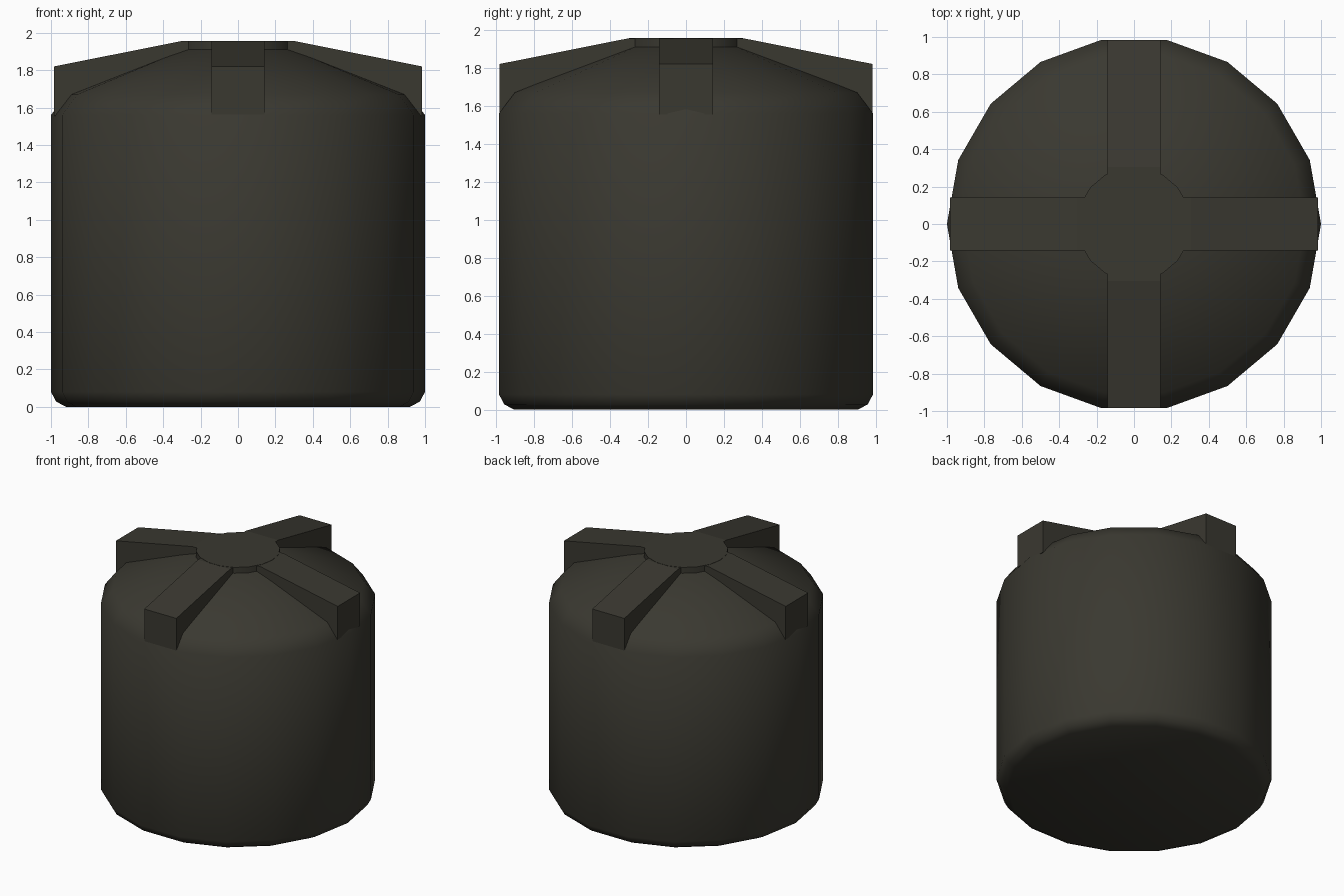
import bpy, bmesh, math

if "Cube" in bpy.data.objects:
    bpy.data.objects.remove(bpy.data.objects["Cube"])

mat = bpy.data.materials.new("dark olive plastic")
mat.diffuse_color = (0.042, 0.040, 0.030, 1)
mat.use_nodes = True
mat.node_tree.nodes["Principled BSDF"].inputs["Base Color"].default_value = mat.diffuse_color
SIDES = 18


def finish(name, bm, smooth=None):
    bmesh.ops.recalc_face_normals(bm, faces=bm.faces)
    mesh = bpy.data.meshes.new(name)
    bm.to_mesh(mesh)
    bm.free()
    mesh.materials.append(mat)
    obj = bpy.data.objects.new(name, mesh)
    bpy.context.collection.objects.link(obj)
    if smooth:
        bpy.ops.object.select_all(action='DESELECT')
        obj.select_set(True)
        bpy.context.view_layer.objects.active = obj
        bpy.ops.object.shade_smooth_by_angle(angle=math.radians(smooth))
    return obj


def lathe(name, profile, smooth):
    """Turn (radius, height) points round z, closing both ends."""
    bm = bmesh.new()
    rings = []
    for r, z in profile:
        angles = [2 * math.pi * i / SIDES for i in range(SIDES)]
        rings.append([bm.verts.new((r * math.cos(a), r * math.sin(a), z)) for a in angles])
    for low, high in zip(rings, rings[1:]):
        for i in range(SIDES):
            j = (i + 1) % SIDES
            bm.faces.new((low[i], low[j], high[j], high[i]))
    bm.faces.new(rings[0][::-1])
    bm.faces.new(rings[-1])
    return finish(name, bm, smooth)


# Tank body: rounded foot, straight wall, sloped shoulder, shallow cone roof
lathe("tank_body", [(0.92, 0), (0.972, 0.028), (1, 0.08), (1, 1.56),
                    (0.915, 1.67), (0.305, 1.91)], 50)

# Round lid in the middle of the roof
lathe("lid", [(0.305, 1.90), (0.305, 1.957)], 40)

# Four wedge ribs running from the lid to the rim
rib_profile = [(0.25, 1.88), (0.25, 1.955), (0.305, 1.955), (0.983, 1.82),
               (0.983, 1.555), (0.90, 1.555)]
for k, side in enumerate(("right", "back", "left", "front")):
    bm = bmesh.new()
    face = bm.faces.new([bm.verts.new((x, -0.142, z)) for x, z in rib_profile])
    new = bmesh.ops.extrude_face_region(bm, geom=[face])["geom"]
    bmesh.ops.translate(bm, vec=(0, 0.284, 0),
                        verts=[v for v in new if isinstance(v, bmesh.types.BMVert)])
    rib = finish("roof_rib_" + side, bm)
    rib.rotation_euler.z = k * math.pi / 2
